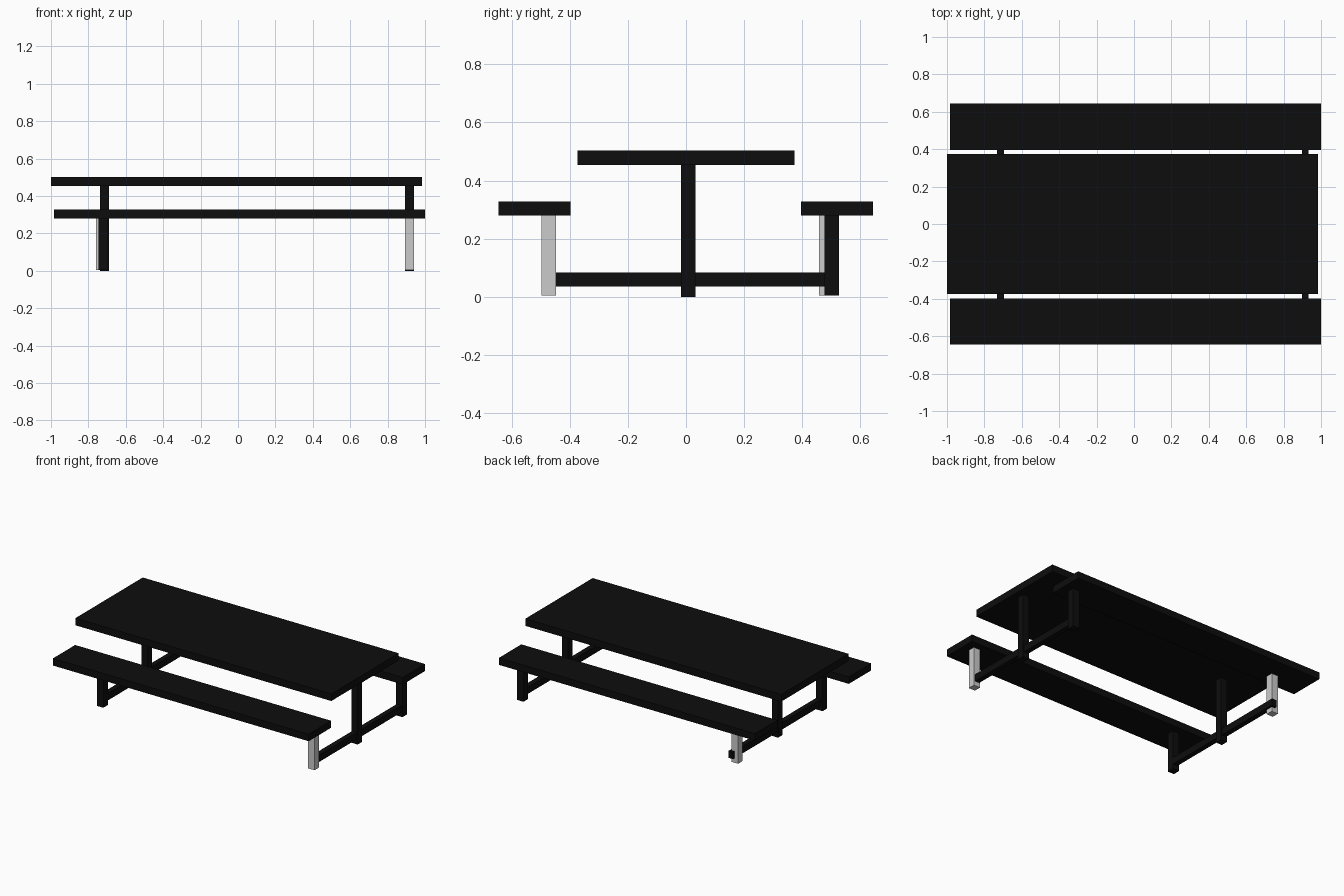
import bpy
from mathutils import Matrix, Vector

if "Cube" in bpy.data.objects:
    bpy.data.objects.remove(bpy.data.objects["Cube"])

black = bpy.data.materials.new("black_paint")
black.diffuse_color = (0.004, 0.004, 0.004, 1)
black.use_nodes = True
black.node_tree.nodes["Principled BSDF"].inputs["Base Color"].default_value = black.diffuse_color


def box(name, x, y, z, mat=black):
    """Box between (min, max) pairs on each axis."""
    bpy.ops.mesh.primitive_cube_add(size=1)
    o = bpy.context.object
    o.name = name
    centre = Vector([(a + b) / 2 for a, b in (x, y, z)])
    size = [b - a for a, b in (x, y, z)]
    o.data.transform(Matrix.Diagonal((*size, 1)))
    o.location = centre
    if mat:
        o.data.materials.append(mat)
    return o


# Table top and the two benches
box("table_top", (-1.0, 0.985), (-0.373, 0.373), (0.453, 0.503))
box("front_bench", (-0.985, 1.0), (-0.645, -0.397), (0.279, 0.328))
box("back_bench", (-0.985, 1.0), (0.396, 0.644), (0.279, 0.328))

# End frames: centre post and cross rail
for side, x, rail_end in (("left", -0.714, 0.525), ("right", 0.916, 0.49)):
    box(side + "_post", (x - 0.024, x + 0.024), (-0.017, 0.033), (0, 0.455))
    box(side + "_rail", (x - 0.018, x + 0.018), (-0.452, rail_end), (0.036, 0.084))

# Bench legs: two opposite corners are unpainted grey
for name, x, y, mat in (("front_left_leg", -0.721, -0.473, black),
                        ("front_right_leg", 0.917, -0.473, None),
                        ("back_left_leg", -0.734, 0.482, None),
                        ("back_right_leg", 0.917, 0.501, black)):
    box(name, (x - 0.025, x + 0.025), (y - 0.025, y + 0.025), (0.004, 0.28), mat)
